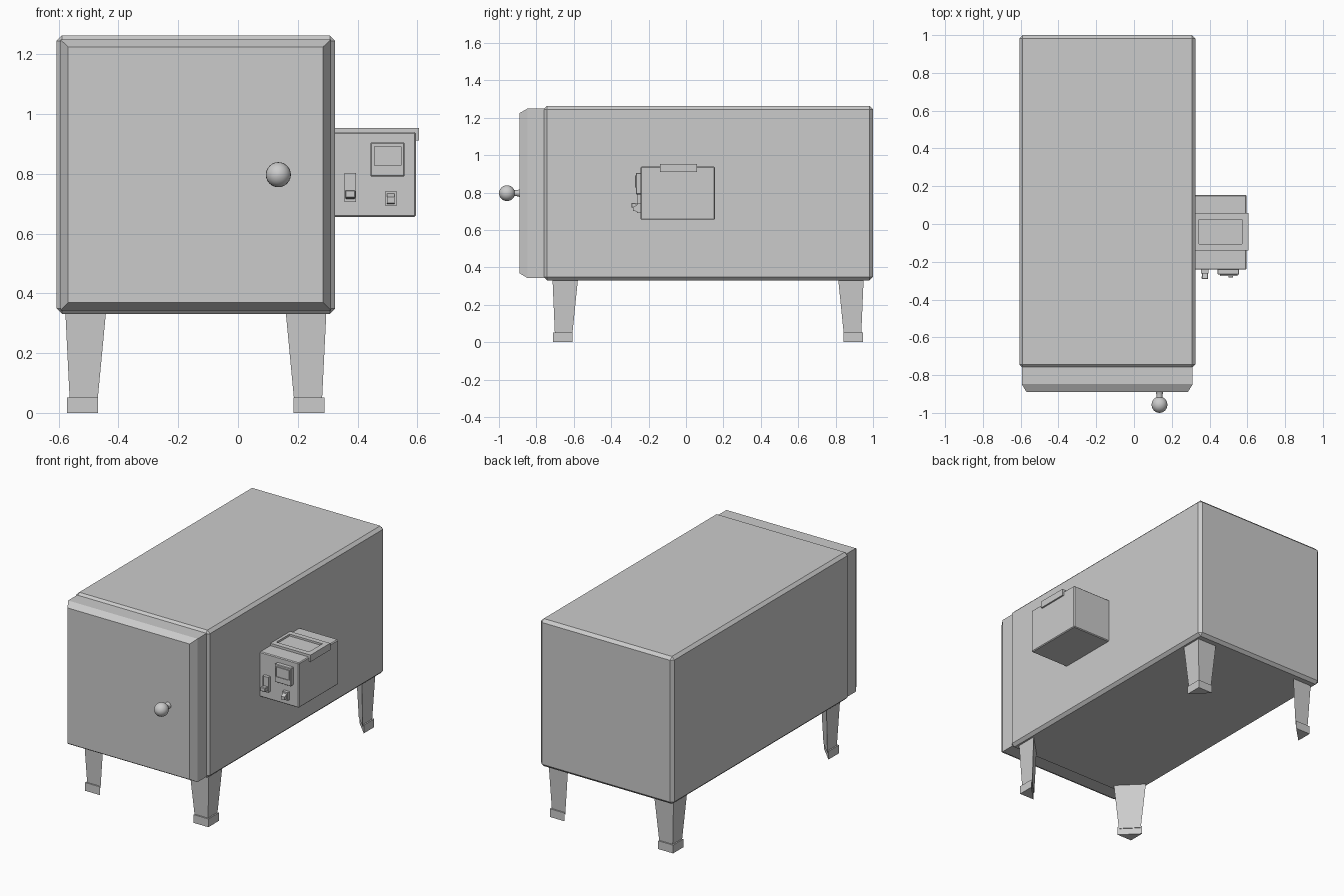
import bpy, bmesh
from math import sin, cos, pi
from mathutils import Vector

if "Cube" in bpy.data.objects:
    bpy.data.objects.remove(bpy.data.objects["Cube"])

CX, CY = -0.141, 0.118   # centre of the main cabinet


def finish(name, bm, bevel=0.0):
    bmesh.ops.recalc_face_normals(bm, faces=bm.faces)
    me = bpy.data.meshes.new(name)
    bm.to_mesh(me)
    bm.free()
    ob = bpy.data.objects.new(name, me)
    bpy.context.collection.objects.link(ob)
    if bevel:
        m = ob.modifiers.new("bevel", 'BEVEL')
        m.width = bevel
        m.segments = 1
    return ob


def loft(bm, rings):
    """Skin a list of closed point rings and cap both ends."""
    vr = [[bm.verts.new(p) for p in r] for r in rings]
    n = len(vr[0])
    for a, b in zip(vr, vr[1:]):
        for i in range(n):
            bm.faces.new((a[i], a[(i + 1) % n], b[(i + 1) % n], b[i]))
    bm.faces.new(vr[0])
    bm.faces.new(vr[-1])


def rect_y(x0, x1, z0, z1, y):
    return [(x0, y, z0), (x1, y, z0), (x1, y, z1), (x0, y, z1)]


def box(name, x, y, z, bevel=0.0, recess=None):
    """Box from ranges; recess = (direction, inset, depth) sinks a panel."""
    bm = bmesh.new()
    loft(bm, [rect_y(*x, *z, y[0]), rect_y(*x, *z, y[1])])
    if recess:
        bmesh.ops.recalc_face_normals(bm, faces=bm.faces)
        d, inset, depth = Vector(recess[0]), recess[1], recess[2]
        f = max(bm.faces, key=lambda f: f.normal.dot(d))
        bmesh.ops.inset_region(bm, faces=[f], thickness=inset)
        new = bmesh.ops.extrude_discrete_faces(bm, faces=[f])['faces'][0]
        bmesh.ops.translate(bm, verts=new.verts, vec=-d * depth)
    return finish(name, bm, bevel)


# Cabinet
box("cabinet", (-0.607, 0.325), (-0.762, 1.0), (0.331, 1.263), 0.018)

# Door with a chamfered front
bm = bmesh.new()
loft(bm, [rect_y(-0.594, 0.311, 0.343, 1.249, -0.74),
          rect_y(-0.594, 0.311, 0.343, 1.249, -0.848),
          rect_y(-0.569, 0.285, 0.369, 1.225, -0.89)])
finish("door", bm)

# Lathed door knob: flared neck and ball
prof = [(0.022, -0.885), (0.019, -0.893), (0.016, -0.905), (0.016, -0.918)]
for i in range(2, 12):
    a = pi * i / 12
    prof.append((0.042 * sin(a), -0.957 + 0.043 * cos(a)))
prof.append((0.002, -1.0))
bm = bmesh.new()
loft(bm, [[(0.135 + r * cos(2 * pi * k / 24), y, 0.797 + r * sin(2 * pi * k / 24))
           for k in range(24)] for r, y in prof])
knob = finish("door_knob", bm)
bpy.context.view_layer.objects.active = knob
knob.select_set(True)
bpy.ops.object.shade_smooth_by_angle(angle=0.7)


# Corner legs: tapered triangular prisms with a foot block
def tri(sx, sy, outx, outy, w, z):
    """Triangle with its right angle at the outer corner."""
    x, y = CX + sx * outx, CY + sy * outy
    return [(x, y, z), (x - sx * w, y, z), (x, y - sy * w, z)]


for sx, side in ((-1, "left"), (1, "right")):
    for sy, end in ((-1, "front"), (1, "back")):
        bm = bmesh.new()
        loft(bm, [tri(sx, sy, 0.437, 0.832, 0.137, 0.345),
                  tri(sx, sy, 0.422, 0.819, 0.093, 0.04)])
        finish(f"{end}_{side}_leg", bm)
        bm = bmesh.new()
        loft(bm, [tri(sx, sy, 0.431, 0.828, 0.104, z) for z in (0.0, 0.052)])
        finish(f"{end}_{side}_foot", bm)

# Control box on the right side
box("control_box", (0.31, 0.595), (-0.242, 0.154), (0.655, 0.939), 0.005)

# Lid clip folded over the box, with a sunken panel on top
box("lid_clip_top", (0.31, 0.605), (-0.14, 0.058), (0.93, 0.954), 0,
    ((0, 0, 1), 0.047, 0.012))
box("lid_clip_flap", (0.59, 0.605), (-0.14, 0.058), (0.911, 0.94))

# Display with a sunken screen
box("display_frame", (0.443, 0.557), (-0.268, -0.23), (0.791, 0.905), 0.003)
box("display_screen", (0.455, 0.547), (-0.274, -0.26), (0.827, 0.892), 0,
    ((0, -1, 0), 0.004, 0.004))

# Lever plate and lever
box("lever_plate", (0.356, 0.395), (-0.262, -0.23), (0.706, 0.803), 0,
    ((0, -1, 0), 0.004, 0.005))
bm = bmesh.new()
loft(bm, [rect_y(0.36, 0.391, 0.715, 0.74, -0.25),
          rect_y(0.358, 0.393, 0.72, 0.746, -0.292)])
finish("lever", bm, 0.003)

# Rocker switch
box("switch_frame", (0.493, 0.53), (-0.262, -0.23), (0.692, 0.743))
bm = bmesh.new()
loft(bm, [rect_y(0.499, 0.524, 0.698, 0.737, -0.255),
          rect_y(0.499, 0.524, 0.702, 0.722, -0.284)])
finish("switch_rocker", bm)
